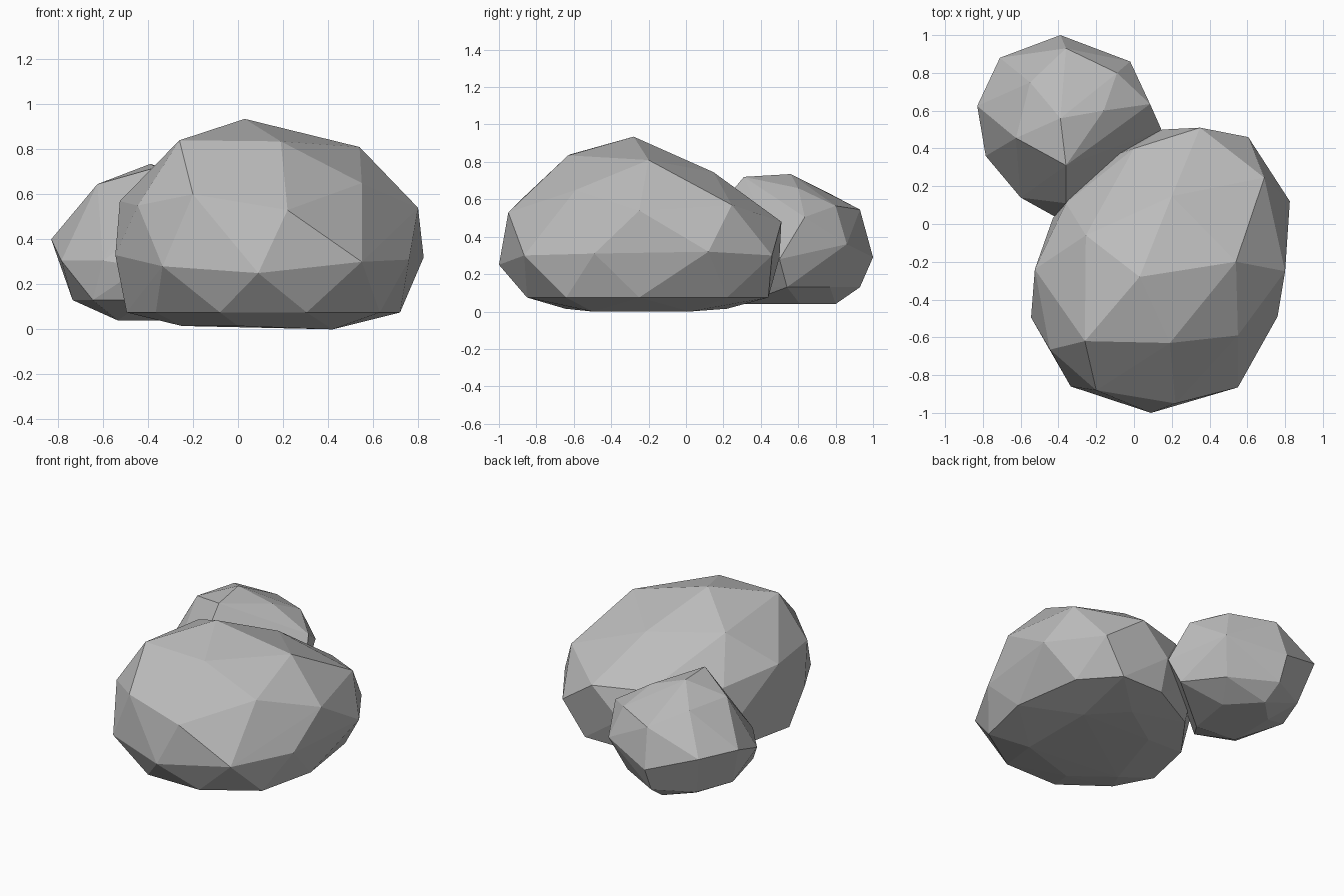
import bpy
import bmesh

# Remove the default cube only
default_cube = bpy.data.objects.get("Cube")
if default_cube is not None:
    bpy.data.objects.remove(default_cube, do_unlink=True)


def flat_material(name, colour):
    """Plain single-colour material for both viewport and render."""
    material = bpy.data.materials.new(name)
    material.use_nodes = True
    material.diffuse_color = colour
    shader = next(node for node in material.node_tree.nodes
                  if node.type == "BSDF_PRINCIPLED")
    shader.inputs["Base Color"].default_value = colour
    shader.inputs["Roughness"].default_value = 0.9
    return material


def make_boulder(name, rings, material):
    """Wrap a faceted convex skin around stacked rings of corner points."""
    bm = bmesh.new()
    for ring in rings:
        for corner in ring:
            bm.verts.new(corner)
    hull = bmesh.ops.convex_hull(bm, input=list(bm.verts), use_existing_faces=False)
    # Drop any corner that ended up inside the skin
    loose = [vert for vert in bm.verts if not vert.link_faces]
    bmesh.ops.delete(bm, geom=loose, context="VERTS")
    bmesh.ops.recalc_face_normals(bm, faces=list(bm.faces))
    for face in bm.faces:
        face.smooth = False

    mesh = bpy.data.meshes.new(name)
    bm.to_mesh(mesh)
    bm.free()
    mesh.materials.append(material)
    boulder = bpy.data.objects.new(name, mesh)
    bpy.context.collection.objects.link(boulder)
    return boulder


def level(z, outline):
    """Ring of corners that share one height."""
    return [(x, y, z) for x, y in outline]


stone = flat_material("stone_grey", (0.5, 0.5, 0.5, 1))

# Large front boulder: crown, shoulder, waist, foot, underside
large_crown = [
    (.03, -.28, .935), (.54, -.2, .81), (.19, -.63, .835),
    (-.26, -.62, .84), (-.255, -.06, .78), (.2, .147, .745),
]
large_shoulder = [
    (.55, -.59, .65), (.8, -.25, .54), (.69, .245, .57),
    (.35, .51, .48), (0, .4, .49), (-.36, .11, .5),
    (-.525, -.24, .57), (-.445, -.665, .55), (-.2, -.88, .6),
    (.22, -.95, .53),
]
large_waist = [
    (.55, -.865, .3), (.76, -.49, .31), (.825, .12, .32),
    (.605, .46, .3), (.15, .5, .29), (-.2, .33, .3),
    (-.43, .03, .3), (-.545, -.495, .33), (-.335, -.86, .28),
    (.09, -1, .25),
]
large_foot = level(.075, [
    (.305, -.85), (.63, -.64), (.72, -.25), (.65, .22), (.45, .44),
    (.15, .44), (-.2, .25), (-.42, -.05), (-.495, -.4), (-.365, -.64),
    (-.08, -.85),
])
large_underside = level(.015, [(-.25, -.45), (0, -.645), (-.1, .02), (.2, .22)])
large_underside += level(0, [(.42, -.5), (.42, .02)])
make_boulder(
    "large_boulder",
    [large_crown, large_shoulder, large_waist, large_foot, large_underside],
    stone,
)

# Small back boulder, overlapping the large one
small_crown = [
    (-.39, .56, .735), (-.36, .31, .72), (-.625, .455, .645),
    (-.16, .6, .66), (-.55, .75, .64),
]
small_shoulder = [
    (-.09, .8, .565), (-.36, .93, .545), (.085, .635, .505),
    (-.83, .625, .4), (-.71, .88, .4), (-.36, .11, .48),
]
small_waist = [
    (-.02, .86, .36), (-.39, 1, .29), (-.785, .36, .305),
    (-.6, .14, .305), (-.42, .04, .28), (.145, .5, .28),
]
small_foot = level(.13, [
    (.08, .54), (-.1, .77), (-.39, .93), (-.64, .8), (-.735, .55),
    (-.645, .2), (-.4, .1),
])
small_underside = level(.04, [
    (-.535, .33), (-.53, .65), (-.38, .8), (-.2, .61), (-.25, .3),
])
make_boulder(
    "small_boulder",
    [small_crown, small_shoulder, small_waist, small_foot, small_underside],
    stone,
)
